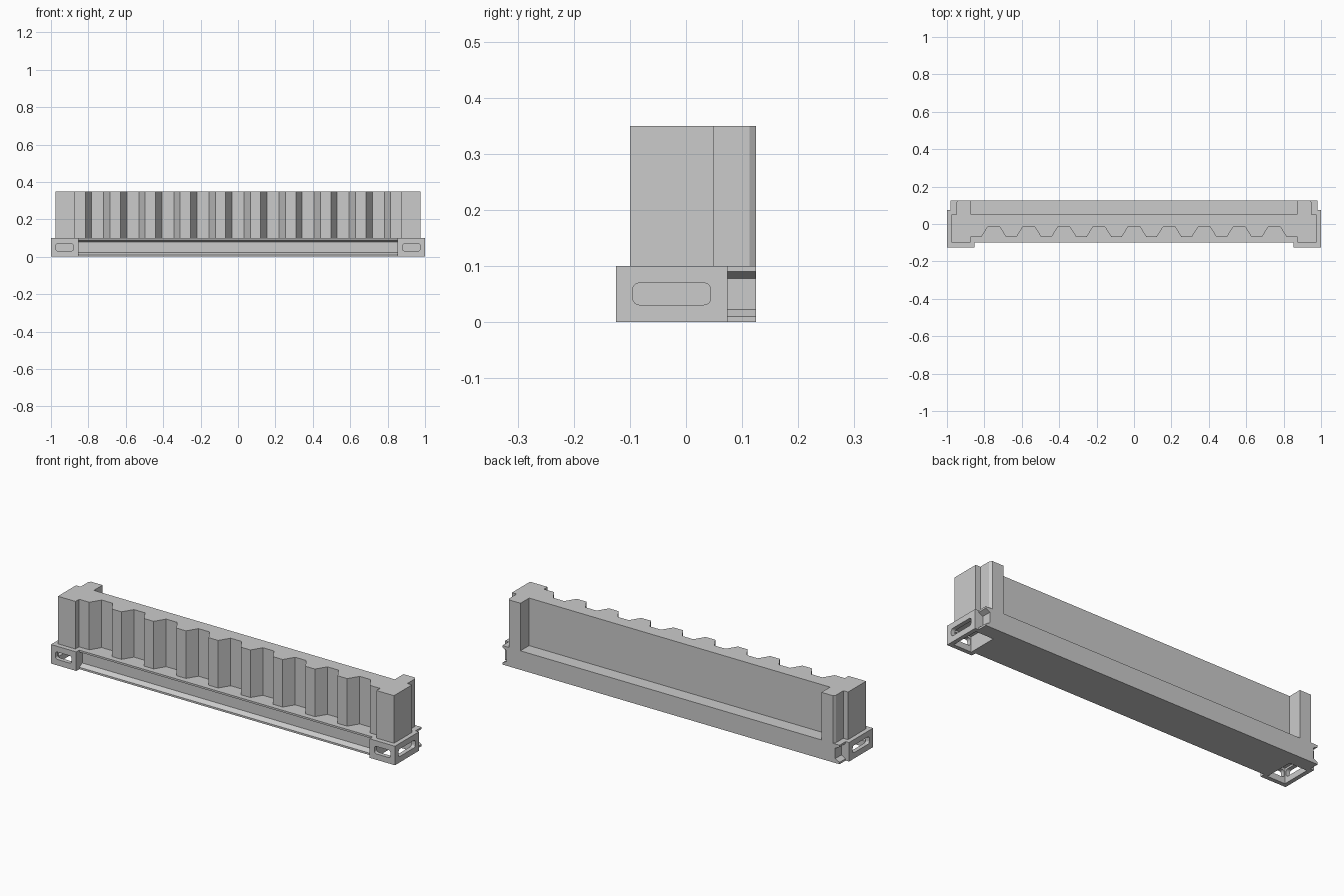
import bpy, bmesh, math
from mathutils import Vector

cube = bpy.data.objects.get("Cube")
if cube:
    bpy.data.objects.remove(cube)

GREY = (0.6, 0.6, 0.6, 1)
steel = bpy.data.materials.new("light_grey_steel")
steel.use_nodes = True
steel.diffuse_color = GREY
steel.node_tree.nodes["Principled BSDF"].inputs["Base Color"].default_value = GREY


def finish(name, bm):
    bmesh.ops.recalc_face_normals(bm, faces=bm.faces)
    mesh = bpy.data.meshes.new(name)
    bm.to_mesh(mesh)
    bm.free()
    mesh.materials.append(steel)
    obj = bpy.data.objects.new(name, mesh)
    bpy.context.collection.objects.link(obj)
    return obj


def prism(name, points, offset):
    """Extrude a closed outline of 3D points along an offset."""
    bm = bmesh.new()
    face = bm.faces.new([bm.verts.new(p) for p in points])
    out = bmesh.ops.extrude_face_region(bm, geom=[face])
    verts = [v for v in out["geom"] if isinstance(v, bmesh.types.BMVert)]
    bmesh.ops.translate(bm, verts=verts, vec=offset)
    return finish(name, bm)


def box(name, x0, x1, y0, y1, z0, z1):
    corners = [(x0, y0, z0), (x1, y0, z0), (x1, y1, z0), (x0, y1, z0)]
    return prism(name, corners, (0, 0, z1 - z0))


def rounded(u0, u1, v0, v1, r, steps=4):
    """Outline of a rectangle with round corners."""
    centres = [(u1 - r, v1 - r), (u0 + r, v1 - r), (u0 + r, v0 + r), (u1 - r, v0 + r)]
    pts = []
    for i, (cu, cv) in enumerate(centres):
        for k in range(steps + 1):
            a = math.pi / 2 * (i + k / steps)
            pts.append((cu + r * math.cos(a), cv + r * math.sin(a)))
    return pts


def cut(target, cutters):
    for cutter in cutters:
        mod = target.modifiers.new("cut", "BOOLEAN")
        mod.operation, mod.solver, mod.object = "DIFFERENCE", "EXACT", cutter
    bpy.context.view_layer.update()
    graph = bpy.context.evaluated_depsgraph_get()
    result = bpy.data.meshes.new_from_object(target.evaluated_get(graph))
    target.modifiers.clear()
    target.data = result


# Upper wall plan: right half of the end post, then mirrored
post = [(0.875, -0.07), (0.875, -0.1), (0.977, -0.1), (0.977, 0.05), (0.95, 0.05),
        (0.95, 0.113), (0.942, 0.125), (0.875, 0.125), (0.875, 0.053)]
plan = post + [(-x, y) for x, y in reversed(post)]
# Corrugated front: nine trapezoid valleys
for i in range(9):
    c = (i - 4) * 0.1875
    plan += [(c - 0.066, -0.07), (c - 0.032, -0.015), (c + 0.032, -0.015), (c + 0.066, -0.07)]
prism("corrugated_wall", [(x, y, 0.1) for x, y in plan], (0, 0, 0.25))

# Bottom rail: stacked rings form a channel on the front and the ends
bm = bmesh.new()
levels = [(0, 0), (0.01, 0), (0.023, 0.025), (0.078, 0.025), (0.09, 0), (0.1, 0)]
rings = []
for z, d in levels:
    x, y = 0.98 - d, -0.1 + d
    rings.append([bm.verts.new(p) for p in
                  ((-x, y, z), (x, y, z), (x, 0.125, z), (-x, 0.125, z))])
for low, high in zip(rings, rings[1:]):
    for i in range(4):
        j = (i + 1) % 4
        bm.faces.new((low[i], low[j], high[j], high[i]))
bm.faces.new(rings[0])
bm.faces.new(rings[-1])
rail = finish("bottom_rail", bm)

# Hollow corner fittings with slots in the front and the end
for side, s in (("left", 1), ("right", -1)):
    fitting = box(side + "_corner_fitting", s * 0.853, s * 1.0, -0.125, 0.074, 0, 0.1)
    cavity = box("cavity", s * 0.875, s * 0.978, -0.103, 0.052, -0.05, 0.08)
    front = [(s * u, -0.15, v) for u, v in rounded(0.88, 0.974, 0.031, 0.07, 0.012)]
    front_slot = prism("front_slot", front, (0, 0.1, 0))
    end = [(s * 1.05, u, v) for u, v in rounded(-0.095, 0.044, 0.031, 0.07, 0.012)]
    end_slot = prism("end_slot", end, (-s * 0.1, 0, 0))
    cutters = [cavity, front_slot, end_slot]
    cut(fitting, cutters)
    cut(rail, cutters)
    for c in cutters:
        bpy.data.objects.remove(c)
